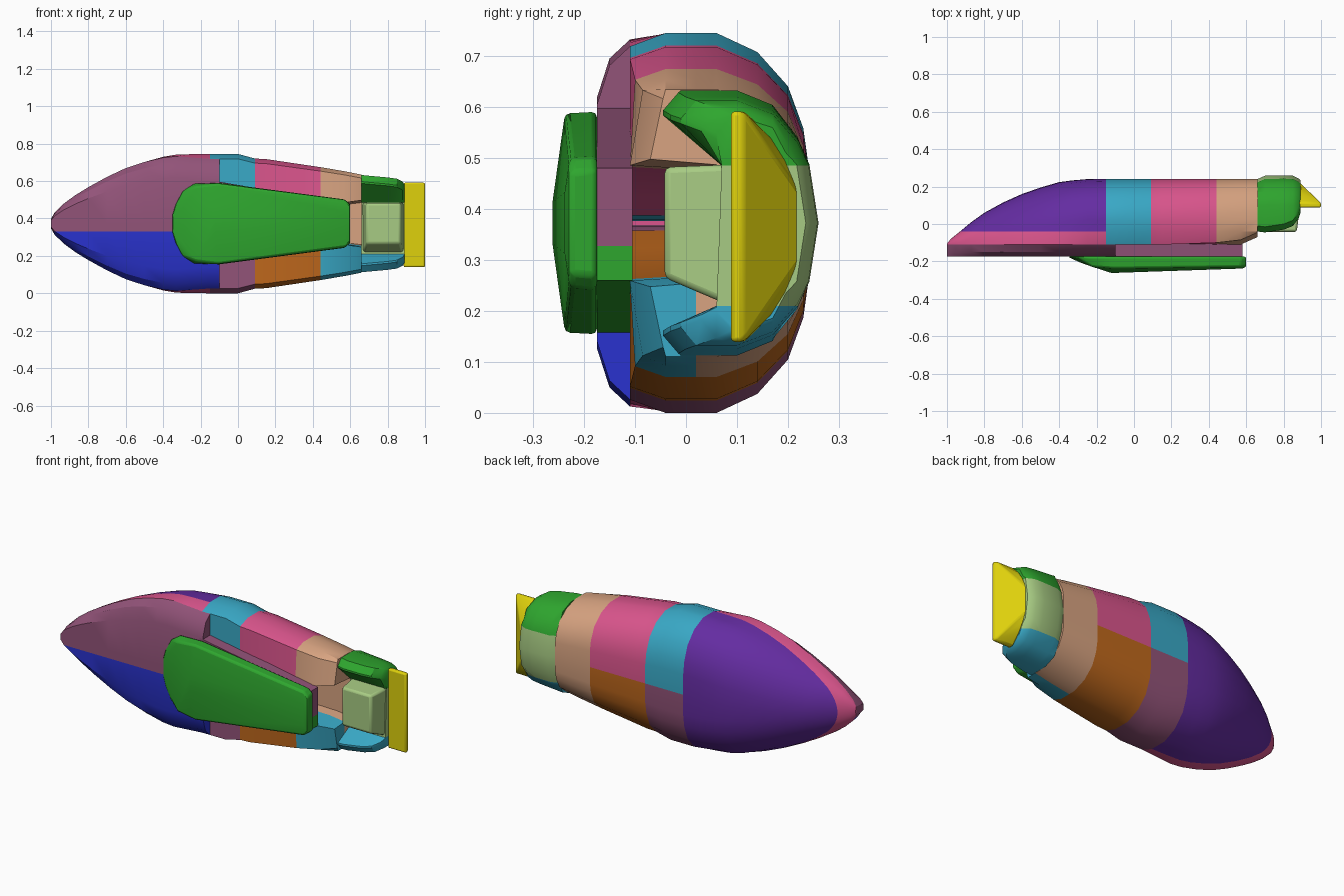
import bpy, bmesh, math

if bpy.data.objects.get("Cube"):
    bpy.data.objects.remove(bpy.data.objects["Cube"])

MID = 0.3725  # height of the long axis


def material(name, rgb):
    m = bpy.data.materials.new(name)
    m.use_nodes = True
    col = [(c / 255) ** 2.2 for c in rgb] + [1]
    m.diffuse_color = col
    m.node_tree.nodes["Principled BSDF"].inputs["Base Color"].default_value = col
    return m


COLOURS = {
    "purple": (100, 48, 160), "teal": (60, 168, 198), "pink": (218, 86, 140),
    "tan": (215, 162, 128), "green": (50, 165, 50), "pale green": (166, 202, 130),
    "yellow": (222, 208, 20), "orange": (190, 104, 34), "plum": (145, 84, 120),
    "blue": (46, 54, 205)}
NAMES = list(COLOURS)
MATS = [material(n, c) for n, c in COLOURS.items()]


def finish(name, bm, rule, bevel=0):
    """Turn a bmesh into an object, colouring each face by its centre."""
    bmesh.ops.recalc_face_normals(bm, faces=bm.faces)
    used = []
    for f in bm.faces:
        c = rule(*f.calc_center_median())
        if c not in used:
            used.append(c)
        f.material_index = used.index(c)
    me = bpy.data.meshes.new(name)
    bm.to_mesh(me)
    bm.free()
    for c in used:
        me.materials.append(MATS[NAMES.index(c)])
    ob = bpy.data.objects.new(name, me)
    bpy.context.collection.objects.link(ob)
    if bevel:
        mod = ob.modifiers.new("Bevel", "BEVEL")
        mod.width, mod.segments = bevel, 2
    bpy.ops.object.select_all(action="DESELECT")
    ob.select_set(True)
    bpy.context.view_layer.objects.active = ob
    bpy.ops.object.shade_smooth_by_angle(angle=math.radians(30))


def loft(name, sections, rule, cuts):
    """Skin closed (y, z) sections along x; cut faces where the colour changes."""
    bm = bmesh.new()
    rings = [[bm.verts.new((x, y, z)) for y, z in pts] for x, pts in sections]
    n = len(rings[0])
    for a, b in zip(rings, rings[1:]):
        for i in range(n):
            j = (i + 1) % n
            bm.faces.new((a[i], a[j], b[j], b[i]))
    bm.faces.new(rings[0])
    bm.faces.new(rings[-1][::-1])
    for axis, value in cuts:
        normal = [float(i == axis) for i in range(3)]
        bmesh.ops.bisect_plane(bm, geom=bm.verts[:] + bm.edges[:] + bm.faces[:],
                               plane_co=[value * k for k in normal], plane_no=normal)
    finish(name, bm, rule)


def hull(name, points, colour, bevel=0):
    bm = bmesh.new()
    for p in points:
        bm.verts.new(p)
    res = bmesh.ops.convex_hull(bm, input=bm.verts)
    junk = {g for g in res["geom_interior"] + res["geom_unused"]
            if isinstance(g, bmesh.types.BMVert)}
    bmesh.ops.delete(bm, geom=list(junk), context="VERTS")
    bmesh.ops.dissolve_limit(bm, angle_limit=0.02, verts=bm.verts, edges=bm.edges)
    finish(name, bm, lambda x, y, z: colour, bevel)


def mirrored(half):
    """Complete a top-half section, whose last point is on the axis."""
    return ([(y, MID + h) for y, h in half]
            + [(y, MID - h) for y, h in half[-2::-1]])


# Half cross-section of the shell: depth and share of the half height
PROFILE = [(-.11, .93), (-.04, 1), (.02, 1), (.06, 1), (.14, .9),
           (.2, .72), (.23, .5), (.24, .31), (.24, 0)]

# Nose: x, half height, rearmost depth, share of the height at the front rim
NOSE = [(-1, .025, -.105, 1), (-.98, .06, -.08, 1), (-.93, .108, -.04, 1),
        (-.87, .152, .01, 1), (-.8, .195, .06, 1), (-.7, .25, .115, 1),
        (-.6, .297, .16, 1), (-.5, .333, .195, .99), (-.4, .36, .224, .98),
        (-.33, .371, .233, .97), (-.25, MID, .24, .95), (-.15, MID, .24, .93)]


def nose_section(x, h, back, rim):
    """Blend the body profile into a rounder dome towards the tip."""
    blend = min(1, (-.15 - x) / .6)
    depth = back + .11
    pts = [(-.11, rim * h)]
    for i, (y, s) in enumerate(PROFILE[1:], 1):
        a = math.pi / 2 * i / (len(PROFILE) - 1)
        y = -.11 + (y + .11) * depth / .35
        pts.append((y + blend * (-.11 + depth * math.sin(a) - y),
                    h * (s + blend * (math.cos(a) - s))))
    return mirrored(pts)


loft("nose_shell", [(r[0], nose_section(*r)) for r in NOSE],
     lambda x, y, z: "purple" if y > -.04 else "pink", [(1, -.04)])


# Front face of the nose, split into two colours
def face_section(h, back, rim):
    return mirrored([(-.11, rim * h), (-.15, (rim - .1) * h),
                     (-.175, (rim - .31) * h), (-.175, 0)])


loft("nose_face", [(x, face_section(*r)) for x, *r in NOSE + [(-.1, MID, .24, .93)]],
     lambda x, y, z: "plum" if z > .33 else "blue", [(2, .33)])

# Body: x, half height, front depth, half height of the front opening
BODY = [(-.15, MID, -.11, .004), (0, MID, -.11, .006), (.09, .348, -.11, .015),
        (.15, .345, -.11, .05), (.44, .302, -.1, .11), (.57, .28, -.085, .113),
        (.66, .262, -.045, .125)]


def body_section(h, front, gap):
    outer = mirrored([(max(y, front), s * h) for y, s in PROFILE])
    lip = max(front - .025, -.11)
    return outer + [(lip, MID - gap), (.08, MID - gap * .9), (.08, MID + gap * .9),
                    (lip, MID + gap)]


def body_colour(x, y, z):
    if x < .09:
        return "teal" if z >= MID - .001 else "plum"
    if x < .44:
        return "pink" if z >= MID - .001 else "orange"
    return "teal" if z < MID - .05 and y < .02 else "tan"


loft("body_shell", [(x, body_section(*r)) for x, *r in BODY], body_colour,
     [(2, MID), (1, .02)])

# Tail cuff: x, half height, rear depth, front depth
TAIL = [(.66, .26, .24, -.04), (.7, .256, .258, -.045), (.8, .247, .26, -.03),
        (.85, .24, .258, -.01), (.88, .225, .243, .03), (.89, .21, .235, .06)]
LOW, HIGH = .21, .485  # limits of the middle band


def tail_section(h, back, front):
    half = [(front, h - .035), (front + .03, h), (.1, h), (.17, h * .89),
            (back - .04, h * .66), (back - .018, .115), (back, 0)]
    return mirrored(half) + [(front, MID - h + .045), (.06, LOW),
                             (.07, HIGH), (front, MID + h - .045)]


def tail_colour(x, y, z):
    if LOW + .001 < z < HIGH - .001:
        return "pale green"
    return "green" if z > MID else "teal"


loft("tail_cuff", [(x, tail_section(*r)) for x, *r in TAIL], tail_colour,
     [(2, LOW), (2, HIGH)])

# Block set into the tail cuff
hull("tail_block", [(x, y, z) for y, x0, x1, z0, z1 in
                    ((.11, .66, .89, .2, .488), (-.042, .685, .87, .265, .482))
                    for x in (x0, x1) for z in (z0, z1)], "pale green", .012)

# Wedge closing the tail
hull("end_wedge", [(x, y, MID - .007 + s * h) for s in (-1, 1) for x, y, h in
                   ((.885, .088, .226), (1, .088, .226), (1, .112, .226),
                    (.885, .115, .226), (.885, .17, .17), (.885, .2, .122),
                    (.885, .222, .07))],
     "yellow", .008)

# Deck between the body and the front panel
for name, colour, near, far in (("deck_upper", "plum", .6, .48),
                                ("deck_lower", "green", .155, .26)):
    hull(name, [(x, y, z) for y in (-.175, -.105) for x, edge in ((-.12, near), (.58, far))
                for z in (.327, edge)], colour)

# Raised front panel
BASE = [(-.355, .05), (-.34, .1), (-.3, .175), (-.24, .215), (-.1, .218),
        (.57, .13), (.6, .105)]
CREST = [(-.29, -.205, .09), (-.22, -.23, .2), (-.1, -.238, .215), (.57, -.228, .127),
         (.6, -.228, .1), (-.12, -.262, .04), (.58, -.238, .06)]
hull("front_panel", [(x, y, MID + s * h) for s in (-1, 1) for x, y, h in
                     [(x, -.175, h) for x, h in BASE] + CREST], "green", .01)
